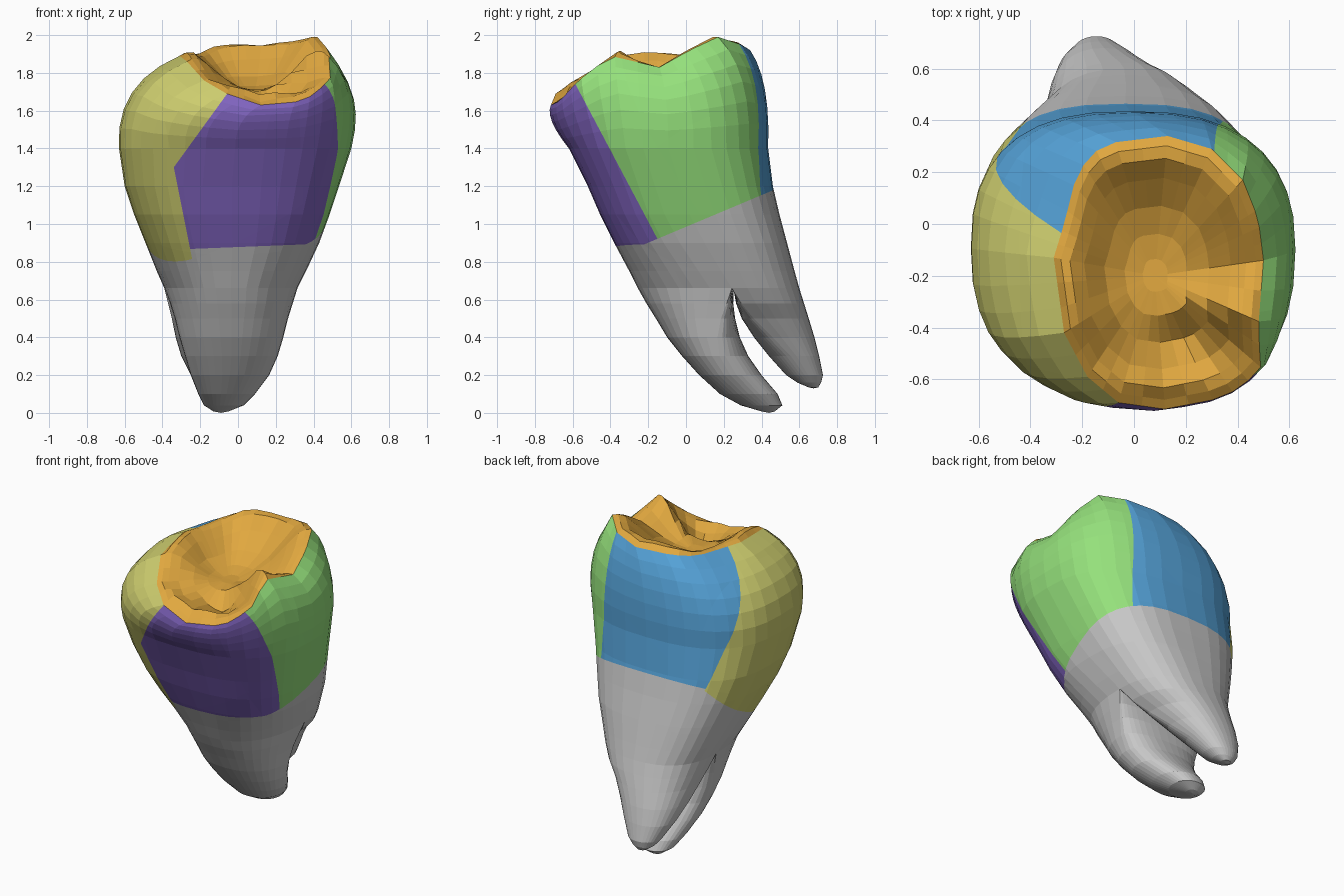
import bpy
import bmesh
from math import sin, cos, pi, exp, copysign, radians
from mathutils import Vector

if "Cube" in bpy.data.objects:
    bpy.data.objects.remove(bpy.data.objects["Cube"], do_unlink=True)

SEGMENTS = 36
HALF = SEGMENTS // 2
ANGLES = [2 * pi * i / SEGMENTS for i in range(SEGMENTS)]


def make_material(name, colour):
    mat = bpy.data.materials.new(name)
    mat.use_nodes = True
    mat.diffuse_color = (*colour, 1)
    mat.node_tree.nodes["Principled BSDF"].inputs["Base Color"].default_value = (*colour, 1)
    return mat


palette = [
    make_material("root grey", (.57, .57, .57)),
    make_material("chewing surface orange", (.75, .39, .05)),
    make_material("front purple", (.22, .13, .53)),
    make_material("side green", (.30, .75, .20)),
    make_material("back blue", (.09, .36, .68)),
    make_material("side yellow", (.62, .62, .16)),
]
ROOT, TOP, FRONT, SIDE, BACK, OTHER_SIDE = range(6)


def section(z, x0, x1, y0, y1, power=2.4, shift=0):
    """Horizontal rounded-box ring from its extents; shift moves its widest line in y."""
    def r(v):
        return copysign(abs(v) ** (2 / power), v)
    return [Vector(((x0 + x1) / 2 + (x1 - x0) / 2 * r(cos(a)),
                    (y0 + y1) / 2 + (y1 - y0) / 2 * r(sin(a)) + shift * (1 - abs(r(sin(a)))),
                    z)) for a in ANGLES]


def add_row(bm, ring):
    return [bm.verts.new(p) for p in ring]


def skin(bm, rows):
    """Join vertex rows, listed from bottom to top, with quads."""
    return [bm.faces.new((low[i - 1], low[i], high[i], high[i - 1]))
            for low, high in zip(rows, rows[1:]) for i in range(SEGMENTS)]


def fan(bm, row, point):
    tip = bm.verts.new(point)
    return [bm.faces.new((row[i - 1], row[i], tip)) for i in range(SEGMENTS)]


# Rim of the chewing surface: angle, x, y, z
RIM = [
    (0, .50, -.14, 1.83), (25, .48, .02, 1.92), (50, .42, .17, 1.99),
    (70, .30, .29, 1.95), (90, .13, .34, 1.92), (115, -.12, .31, 1.92),
    (135, -.22, .20, 1.90), (155, -.27, .0, 1.89), (180, -.31, -.13, 1.89),
    (210, -.27, -.42, 1.86), (230, -.18, -.59, 1.76), (250, -.06, -.69, 1.69),
    (270, .12, -.715, 1.63), (295, .35, -.67, 1.65), (318, .49, -.57, 1.76),
    (338, .48, -.40, 1.89), (360, .50, -.14, 1.83),
]


def rim_point(angle):
    for a, b in zip(RIM, RIM[1:]):
        lo, hi = radians(a[0]), radians(b[0])
        if lo <= angle <= hi:
            return Vector(a[1:]).lerp(Vector(b[1:]), (angle - lo) / (hi - lo))


def bump(p, x, y, wide, deep):
    return exp(-((p.x - x) / wide) ** 2 - ((p.y - y) / deep) ** 2)


# Neck and lower crown wall
rings = [
    section(.66, -.39, .315, -.255, .60, shift=.07),
    section(.75, -.43, .36, -.30, .575, 2.5, shift=.05),
    section(.90, -.49, .43, -.38, .535, 2.7, shift=.02),
    section(1.05, -.55, .485, -.455, .495, 2.75),
    section(1.20, -.60, .535, -.52, .46, 2.7),
    section(1.40, -.63, .60, -.62, .435, 2.55),
]

# Bulging upper wall curving into the rim
belt = rings[-1]
rim = [rim_point(a) for a in ANGLES]
for step in range(1, 7):
    t = step / 6
    ring = []
    for a, p, q in zip(ANGLES, belt, rim):
        lean = .11 * max(0, -sin(a))
        swell = 1.04 + .09 * max(0, cos(a))
        control = Vector((p.x * swell, p.y * 1.03 - lean, p.z + .7 * (q.z - p.z)))
        ring.append(p * (1 - t) ** 2 + control * 2 * t * (1 - t) + q * t * t)
    rings.append(ring)
wall_rows = len(rings)

# Basin with cusps, a rounded front lip, ridges and a pit behind the lip
centre = Vector((.08, -.2, 1.71))
for scale, depth in ((.93, 0), (.84, .06), (.70, .30), (.50, .66), (.30, .9), (.12, 1)):
    ring = []
    for q in rim:
        p = centre.lerp(q, scale)
        p.z = q.z + (centre.z - q.z) * depth
        p.z += .06 * bump(p, .34, -.33, .16, .06) - .08 * bump(p, .2, -.46, .11, .08)
        p.z += .06 * bump(p, .13, -.61, .25, .06) + .03 * bump(p, -.1, -.36, .12, .1)
        p.z += .04 * bump(p, -.22, -.22, .08, .15) + .04 * bump(p, .05, .25, .25, .08)
        ring.append(p)
    rings.append(ring)

bm = bmesh.new()
rows = [add_row(bm, ring) for ring in rings]
skin(bm, rows[:wall_rows])
for face in skin(bm, rows[wall_rows - 1:]) + fan(bm, rows[-1], centre):
    face.material_index = TOP

# Saddle between the roots, running from the right end to the left end
collar = rows[0]
right, left = collar[0].co, collar[HALF].co
saddle = [collar[0]]
for a in ANGLES[1:HALF]:
    p = right.lerp(left, (1 - cos(a)) / 2)
    saddle.append(bm.verts.new((p.x, p.y + .01 * sin(a), p.z - .01 * sin(a))))
saddle.append(collar[HALF])

# Roots: two tapering prongs that curve backwards, flat-sided where they meet
front_sections = [
    (.008, -.13, -.05, .40, .47), (.04, -.18, .03, .29, .51), (.10, -.21, .09, .18, .485),
    (.20, -.25, .165, .07, .40), (.30, -.28, .21, -.02, .33), (.40, -.31, .24, -.10, .285),
    (.50, -.335, .265, -.16, .26), (.58, -.36, .29, -.21, .25),
]
back_sections = [
    (.135, -.18, -.12, .65, .70), (.16, -.22, -.08, .59, .715), (.20, -.25, -.04, .53, .725),
    (.30, -.30, .03, .44, .705), (.40, -.33, .10, .36, .68), (.50, -.35, .18, .295, .65),
    (.58, -.37, .26, .265, .625),
]
front_collar = saddle + collar[HALF + 1:]
back_collar = collar[:HALF] + saddle[:0:-1]
for sections, top_row, tip, inward in (
        (front_sections, front_collar, (-.09, .44, 0), 1),
        (back_sections, back_collar, (-.15, .675, .13), -1)):
    root = []
    for s in sections:
        blend = max(0, s[0] - .25) / .33
        shift = inward * blend * .85 * (s[4] - s[3]) / 2
        root.append(add_row(bm, section(*s, power=2.15 + .25 * blend, shift=shift)))
    skin(bm, root + [top_row])
    fan(bm, root[0][::-1], tip)

# Planes that divide the wall into coloured zones: point, normal
neck = (Vector((0, 0, .985)), Vector((0, -.42, 1)))
neck_front = (Vector((0, 0, .878)), Vector((-.04, 0, 1)))
neck_dip = (Vector((-.42, -.15, .80)), Vector((-.6, -.61, 1)))
front_low = (Vector((-.25, 0, .85)), Vector((1, 0, .2)))
front_high = (Vector((-.34, 0, 1.3)), Vector((1, 0, -.725)))
front_side = (Vector((0, -.14, .9)), Vector((0, -1, -.53)))
side_back = (Vector((.34, 0, 1.2)), Vector((1, 0, .04)))
corner = Vector((-.40, .42, 1.08))
back_edge = (corner, (Vector((-.5, .2, 1.6)) - corner).cross(Vector((-.28, -.03, 1.88)) - corner))


def beyond(point, plane):
    return (point - plane[0]).dot(plane[1]) > 0


def zone(p):
    level = beyond(p, front_low) or beyond(p, back_edge)
    if not all(beyond(p, plane) for plane in ((neck, neck_front) if level else (neck_dip,))):
        return ROOT
    if all(beyond(p, plane) for plane in (front_low, front_high, front_side)):
        return FRONT
    if beyond(p, side_back):
        return SIDE
    return BACK if beyond(p, back_edge) else OTHER_SIDE


def wall_faces():
    return [f for f in bm.faces
            if f.material_index != TOP and f.calc_center_median().z > collar[0].co.z]


for point, normal in (neck, neck_front, neck_dip, front_low, front_high,
                      front_side, side_back, back_edge):
    faces = wall_faces()
    edges = {e for f in faces for e in f.edges}
    verts = {v for f in faces for v in f.verts}
    bmesh.ops.bisect_plane(bm, geom=[*verts, *edges, *faces], dist=.0005,
                           plane_co=point, plane_no=normal)
for face in wall_faces():
    face.material_index = zone(face.calc_center_median())

bmesh.ops.recalc_face_normals(bm, faces=bm.faces[:])
mesh = bpy.data.meshes.new("tooth")
bm.to_mesh(mesh)
bm.free()
for mat in palette:
    mesh.materials.append(mat)
bpy.context.collection.objects.link(bpy.data.objects.new("tooth", mesh))
